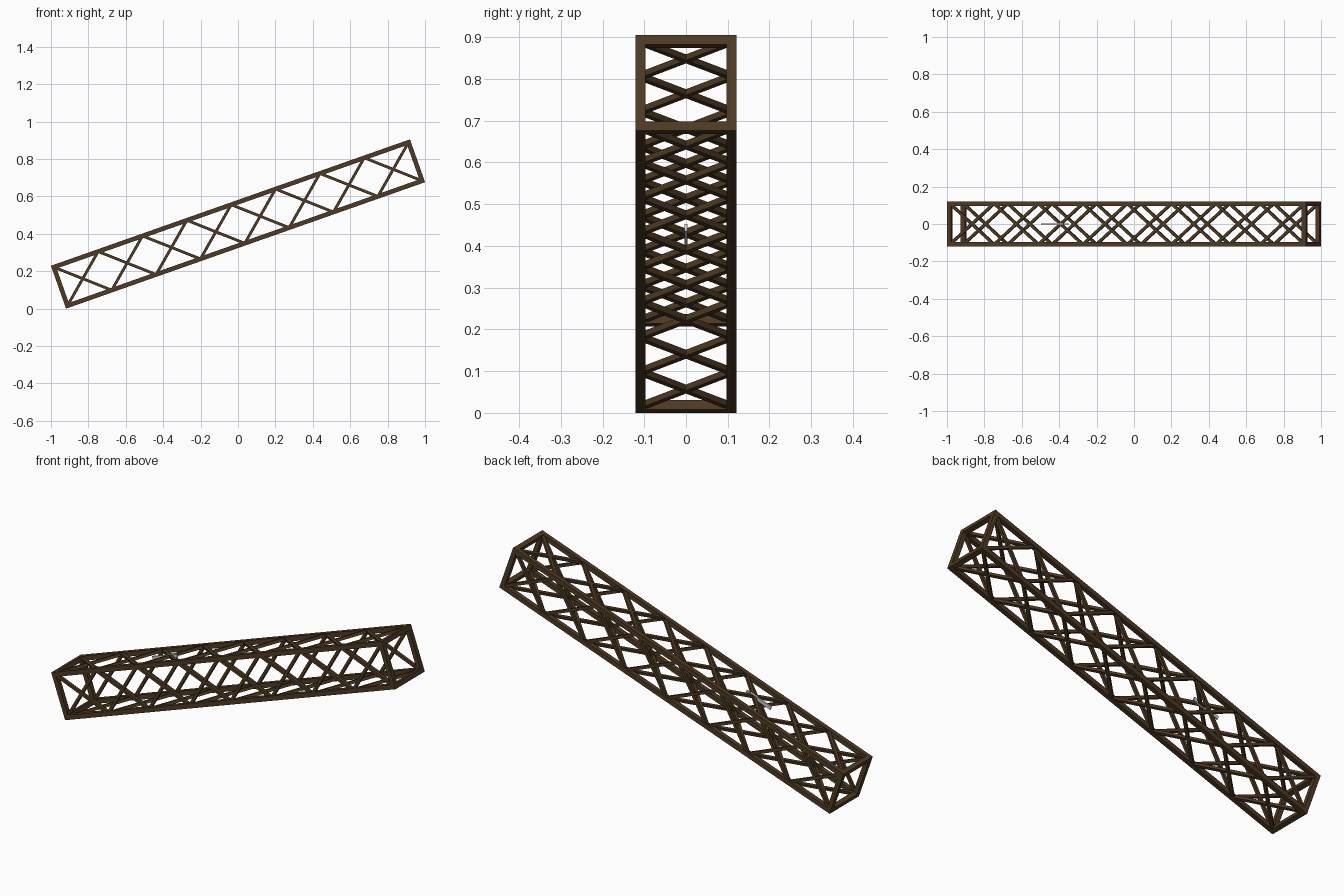
import bpy, bmesh, math
from mathutils import Vector, Matrix

if "Cube" in bpy.data.objects:
    bpy.data.objects.remove(bpy.data.objects["Cube"])

L, W, T, D = 2.035, 0.243, 0.024, 0.015   # length, width, chord and lacing thickness
CELLS = 8
tilt = math.radians(19.4)
H = L * math.sin(tilt) + W * math.cos(tilt)
PLACE = Matrix.Translation((0, 0, H / 2)) @ Matrix.Rotation(-tilt, 4, 'Y')
U, R = (L - T) / 2, (W - T) / 2


def material(name, rgb):
    m = bpy.data.materials.new(name)
    m.diffuse_color = (*rgb, 1)
    m.use_nodes = True
    m.node_tree.nodes["Principled BSDF"].inputs["Base Color"].default_value = m.diffuse_color
    return m


brown = material("dark_brown", (0.075, 0.042, 0.016))
white = material("white", (0.95, 0.95, 0.95))


def bar(bm, a, b, w, h, normal):
    """Box from a to b; h is its thickness along the normal."""
    a, b, n = Vector(a), Vector(b), Vector(normal)
    d = b - a
    x = d.normalized()
    y = n.cross(x).normalized()
    z = x.cross(y)
    m = Matrix((x, y, z)).transposed().to_4x4()
    m.translation = (a + b) / 2
    bmesh.ops.create_cube(bm, size=1, matrix=m @ Matrix.Diagonal((d.length, w, h, 1)))


def make(name, bars, mat):
    bm = bmesh.new()
    for args in bars:
        bar(bm, *args)
    bm.transform(PLACE)
    me = bpy.data.meshes.new(name)
    bm.to_mesh(me)
    bm.free()
    me.materials.append(mat)
    bpy.context.collection.objects.link(bpy.data.objects.new(name, me))


# Four long corner chords
make("corner_chords", [((-L / 2, y, z), (L / 2, y, z), T, T, (0, 0, 1))
                       for y in (-R, R) for z in (-R, R)], brown)

# Square frames closing both ends
for name, x in (("lower_end_frame", -U), ("upper_end_frame", U)):
    e = W / 2 - T
    bars = [((x, -e, s), (x, e, s), T, T, (0, 0, 1)) for s in (-R, R)]
    bars += [((x, s, -e), (x, s, e), T, T, (0, 1, 0)) for s in (-R, R)]
    make(name, bars, brown)

# Crossed lacing on the four long faces
step = 2 * U / CELLS
faces = {
    "front_lacing": (lambda u, v: (u, -R, v), (0, -1, 0)),
    "back_lacing": (lambda u, v: (u, R, v), (0, 1, 0)),
    "top_lacing": (lambda u, v: (u, v, R), (0, 0, 1)),
    "bottom_lacing": (lambda u, v: (u, v, -R), (0, 0, -1)),
}
for name, (point, normal) in faces.items():
    bars = []
    for i in range(CELLS):
        u0, u1 = -U + i * step, -U + (i + 1) * step
        for s in (-1, 1):
            bars.append((point(u0, -s * R), point(u1, s * R), D, D, normal))
    make(name, bars, brown)

# Thin pale strip on the top face
make("pale_strip", [((-0.485, 0, R), (-0.335, 0, R), 0.008, 0.018, (0, 0, 1))], white)
